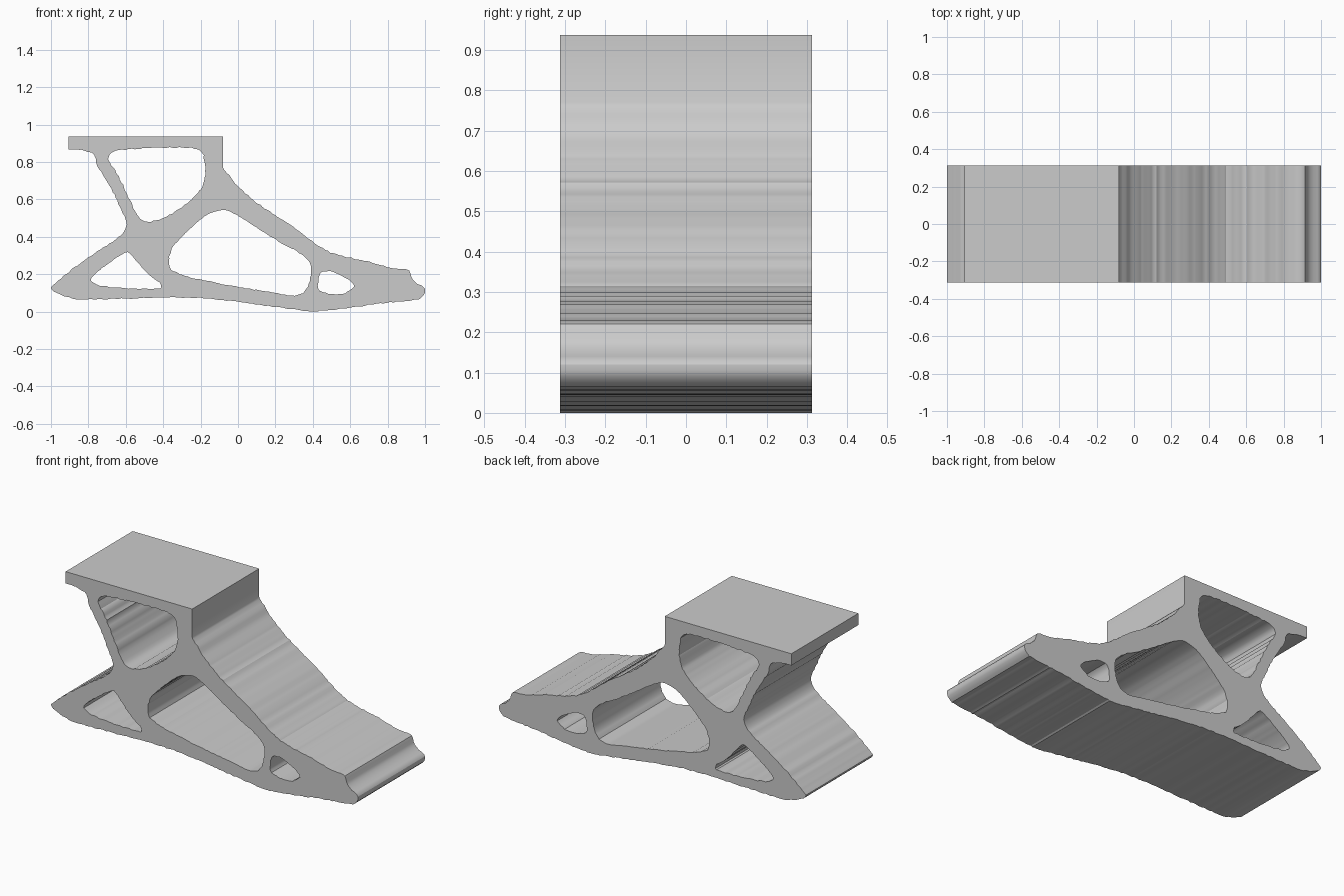
import bpy, bmesh, math, random
from mathutils import Vector, Matrix

if "Cube" in bpy.data.objects:
    bpy.data.objects.remove(bpy.data.objects["Cube"])

random.seed(4)
HALF_WIDTH = 0.312
STEP = 0.016      # spacing of the ridges on the walls
RIDGE = 0.003     # depth of the ridges


def smooth_run(pts, closed):
    """Resample points along a Catmull-Rom curve, slightly ridged."""
    p = [Vector(q) for q in pts]
    n = len(p)
    get = (lambda i: p[i % n]) if closed else (lambda i: p[max(0, min(n - 1, i))])
    out = []
    for i in range(n if closed else n - 1):
        a, b, c, d = (get(i + k) for k in (-1, 0, 1, 2))
        m1, m2 = (c - a) / 2, (d - b) / 2
        # limit tangents so uneven spacing does not overshoot
        length = (c - b).length
        m1 *= min(1, length / max(m1.length, 1e-6))
        m2 *= min(1, length / max(m2.length, 1e-6))
        steps = max(1, round(length / STEP))
        for s in range(steps):
            t = s / steps
            q = (b * (2*t**3 - 3*t**2 + 1) + m1 * (t**3 - 2*t**2 + t)
                 + c * (3*t**2 - 2*t**3) + m2 * (t**3 - t**2))
            if s or closed:
                q += Vector((random.uniform(-RIDGE, RIDGE), random.uniform(-RIDGE, RIDGE)))
            out.append((max(-1, min(1, q.x)), max(0, q.y)))
    return out


# Outer profile: sloping front, rounded toe, base, heel, rear strut
body = [(-.08, .77), (.01, .66), (.13, .56), (.28, .465), (.385, .385), (.465, .33),
        (.545, .30), (.705, .267), (.81, .235), (.915, .22), (.935, .17), (1, .12),
        (.98, .075), (.92, .058), (.76, .045), (.6, .022), (.41, .002), (.28, .015),
        (.065, .043), (-.15, .07), (-.31, .075), (-.525, .072), (-.82, .065),
        (-.925, .08), (-.985, .107), (-1, .13), (-.92, .2), (-.79, .295), (-.63, .405),
        (-.60, .45), (-.60, .49), (-.685, .67), (-.755, .785), (-.77, .84),
        (-.82, .86), (-.865, .868), (-.905, .868)]
# Square corners of the top plate
plate = [(-.905, .868), (-.905, .937), (-.08, .937)]

# Four openings through the frame
upper_opening = [(-.69, .83), (-.66, .857), (-.55, .87), (-.35, .877), (-.22, .87),
                 (-.185, .835), (-.175, .75), (-.19, .67), (-.26, .59), (-.38, .51),
                 (-.48, .48), (-.535, .51), (-.58, .60), (-.65, .745), (-.685, .79)]
middle_opening = [(-.09, .543), (-.03, .53), (.06, .475), (.2, .385), (.335, .31),
                  (.385, .26), (.39, .2), (.365, .12), (.335, .092), (.27, .088),
                  (.1, .115), (-.1, .15), (-.28, .19), (-.355, .225), (-.37, .27),
                  (-.345, .35), (-.27, .43), (-.17, .515)]
heel_opening = [(-.59, .32), (-.565, .295), (-.5, .22), (-.42, .155), (-.41, .13),
                (-.45, .122), (-.6, .125), (-.74, .14), (-.785, .165), (-.77, .195),
                (-.7, .255), (-.64, .295)]
toe_opening = [(.455, .215), (.51, .21), (.6, .165), (.62, .135), (.585, .105),
               (.52, .09), (.455, .105), (.43, .125), (.435, .185)]

# Filled, extruded profile curve
curve = bpy.data.curves.new("frame_profile", 'CURVE')
curve.dimensions = '2D'
curve.fill_mode = 'BOTH'
curve.extrude = HALF_WIDTH
loops = [smooth_run(body, False) + plate]
loops += [smooth_run(h, True) for h in
          (upper_opening, middle_opening, heel_opening, toe_opening)]
for loop in loops:
    spline = curve.splines.new('POLY')
    spline.points.add(len(loop) - 1)
    for pt, (x, z) in zip(spline.points, loop):
        pt.co = (x, z, 0, 1)
    spline.use_cyclic_u = True
profile = bpy.data.objects.new("frame_profile", curve)
bpy.context.collection.objects.link(profile)
bpy.context.view_layer.update()

# Convert to one welded, upright solid
mesh = bpy.data.meshes.new_from_object(
    profile.evaluated_get(bpy.context.evaluated_depsgraph_get()))
bpy.data.objects.remove(profile)
mesh.transform(Matrix.Rotation(math.pi / 2, 4, 'X'))
bm = bmesh.new()
bm.from_mesh(mesh)
bmesh.ops.remove_doubles(bm, verts=bm.verts, dist=1e-5)
bmesh.ops.recalc_face_normals(bm, faces=bm.faces)
for f in bm.faces:
    f.smooth = False
bm.to_mesh(mesh)
bm.free()
mesh.name = "support_frame"
frame = bpy.data.objects.new("support_frame", mesh)
bpy.context.collection.objects.link(frame)

# Smooth the gentle ridges, keep the rims and plate corners sharp
bpy.context.view_layer.objects.active = frame
frame.select_set(True)
bpy.ops.object.shade_smooth_by_angle(angle=math.radians(30))
